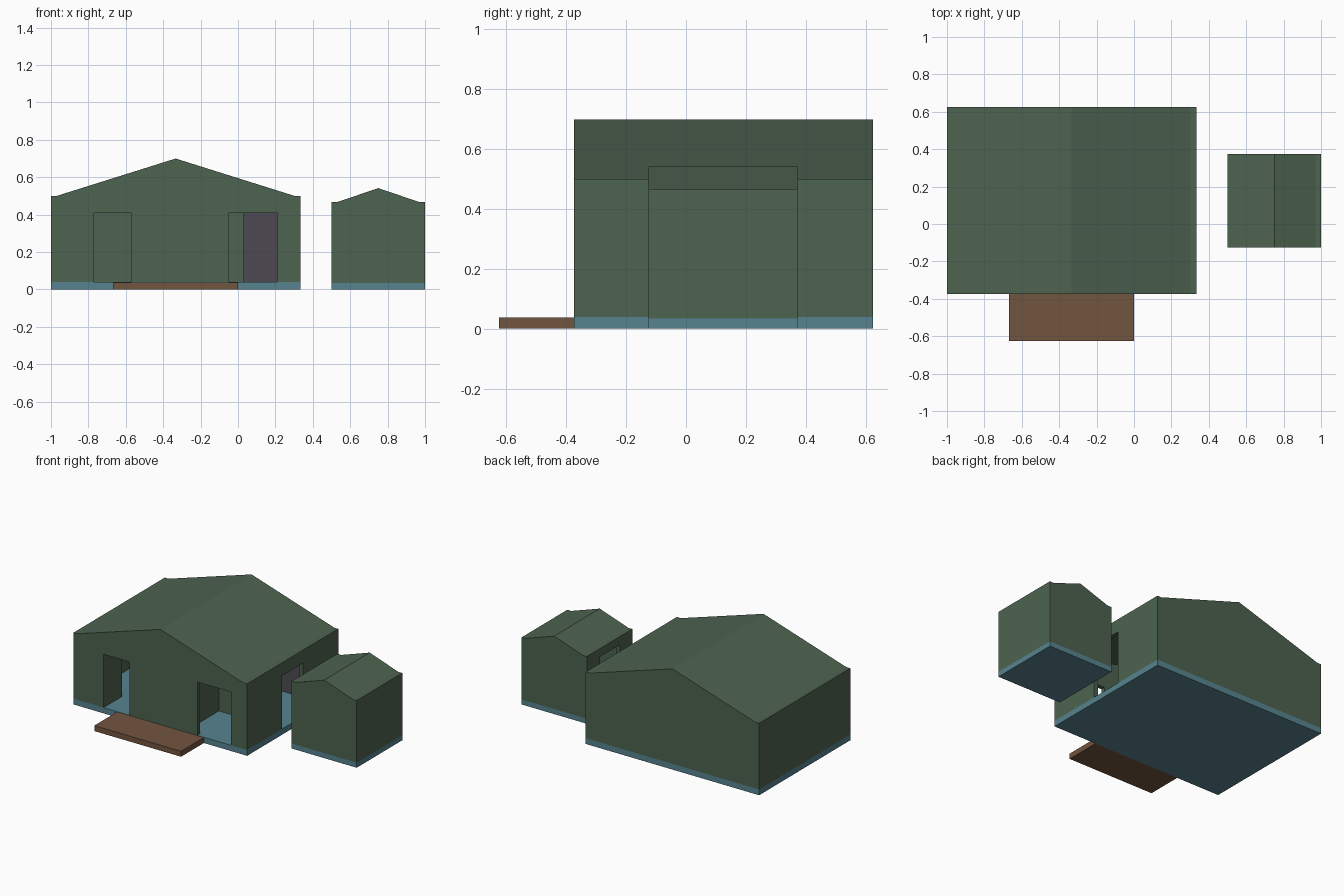
import bpy, bmesh
from mathutils import Vector

if "Cube" in bpy.data.objects:
    bpy.data.objects.remove(bpy.data.objects["Cube"])

T = 0.03  # wall thickness


def material(name, rgb):
    m = bpy.data.materials.new(name)
    m.diffuse_color = (*rgb, 1)
    m.use_nodes = True
    m.node_tree.nodes["Principled BSDF"].inputs["Base Color"].default_value = m.diffuse_color
    return m


GREEN = material("green_wall", (0.075, 0.125, 0.08))
TEAL = material("teal_floor", (0.095, 0.23, 0.28))
BROWN = material("brown_deck", (0.17, 0.09, 0.05))
PLUM = material("dark_panel", (0.075, 0.07, 0.085))


def prism(name, profile, y0, y1, mat):
    """Extrude an x-z outline along y."""
    bm = bmesh.new()
    face = bm.faces.new([bm.verts.new((x, y0, z)) for x, z in profile])
    ext = bmesh.ops.extrude_face_region(bm, geom=[face])
    moved = [g for g in ext["geom"] if isinstance(g, bmesh.types.BMVert)]
    bmesh.ops.translate(bm, verts=moved, vec=Vector((0, y1 - y0, 0)))
    bmesh.ops.recalc_face_normals(bm, faces=bm.faces)
    me = bpy.data.meshes.new(name)
    bm.to_mesh(me)
    bm.free()
    ob = bpy.data.objects.new(name, me)
    bpy.context.collection.objects.link(ob)
    if mat:
        me.materials.append(mat)
    return ob


def box(name, x, y, z, mat):
    return prism(name, [(x[0], z[0]), (x[1], z[0]), (x[1], z[1]), (x[0], z[1])], y[0], y[1], mat)


def cut(target, cutter):
    cutter.hide_render = True
    cutter.hide_viewport = True
    cutter.display_type = 'WIRE'
    mod = target.modifiers.new(cutter.name, 'BOOLEAN')
    mod.operation = 'DIFFERENCE'
    mod.solver = 'EXACT'
    mod.object = cutter


def gabled_shell(name, x, y, floor, eave, ridge, openings):
    """Hollow gabled building on a floor slab, with box openings."""
    x0, x1 = x
    mid = (x0 + x1) / 2
    box(name + "_floor", x, y, (0, floor), TEAL)
    outer = [(x0, floor), (x1, floor), (x1, eave), (x1 - T, eave),
             (mid, ridge), (x0 + T, eave), (x0, eave)]
    inner = [(x0 + T, floor - 0.02), (x1 - T, floor - 0.02), (x1 - T, eave - T),
             (mid, ridge - T), (x0 + T, eave - T)]
    shell = prism(name + "_shell", outer, *y, GREEN)
    cut(shell, prism(name + "_cavity_cutter", inner, y[0] + T, y[1] - T, None))
    for i, (ox, oy) in enumerate(openings):
        cut(shell, box(f"{name}_opening_cutter_{i}", ox, oy, (floor - 0.02, 0.41), None))


# Main house: two front doorways and one side doorway
gabled_shell("house", (-1, 0.333), (-0.375, 0.625), 0.04, 0.5, 0.7, [
    ((-0.77, -0.57), (-0.42, -0.335)),
    ((-0.05, 0.21), (-0.42, -0.335)),
    ((0.295, 0.37), (0.01, 0.24)),
])

# Outbuilding with a doorway facing the house
gabled_shell("shed", (0.5, 1), (-0.125, 0.375), 0.035, 0.467, 0.542, [
    ((0.47, 0.54), (0.01, 0.23)),
])

# Front deck
box("deck", (-0.667, 0), (-0.625, -0.375), (0, 0.038), BROWN)

# Interior: open door leaf, partitions and the dark panel at the back
box("open_door", (-0.79, -0.77), (-0.345, -0.175), (0.04, 0.41), GREEN)
box("side_partition", (-0.177, -0.147), (-0.345, 0.0), (0.04, 0.47), GREEN)
box("cross_partition", (-0.177, 0.03), (0.0, T), (0.04, 0.47), GREEN)
box("back_panel", (0.0, 0.303), (0.47, 0.5), (0.04, 0.47), PLUM)
